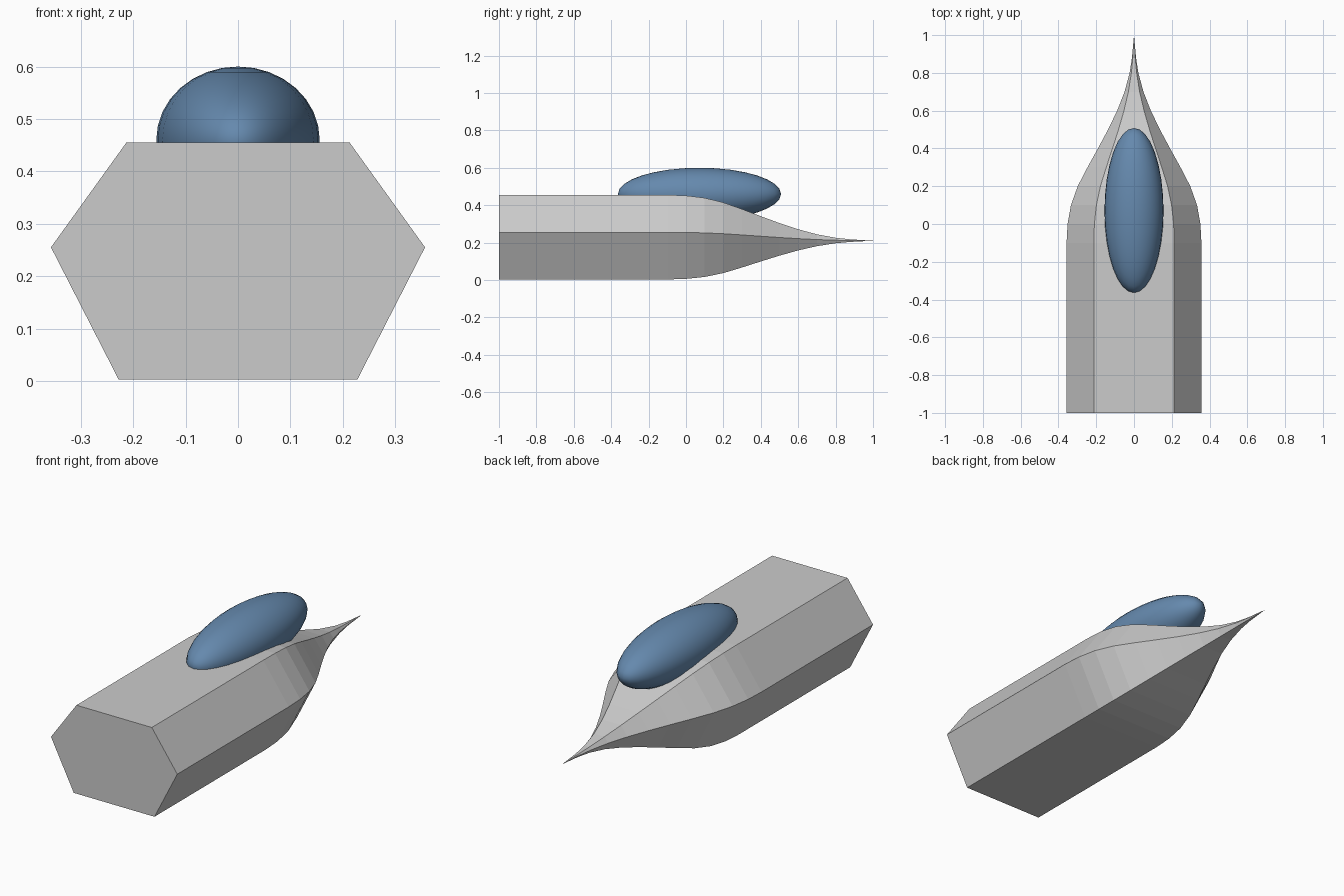
import bpy, bmesh

if "Cube" in bpy.data.objects:
    bpy.data.objects.remove(bpy.data.objects["Cube"])

# Hull: hexagonal section lofted along y, tapering to a needle nose
half = [(0.228, 0.003), (0.357, 0.255), (0.213, 0.455)]
section = half + [(-x, z) for x, z in reversed(half)]
TIP_Z = 0.21
stations = [(-1, 1), (-0.1, 1), (0, 0.985), (0.1, 0.935), (0.2, 0.835), (0.3, 0.69),
            (0.4, 0.535), (0.5, 0.385), (0.6, 0.25), (0.7, 0.14),
            (0.8, 0.065), (0.88, 0.03)]

bm = bmesh.new()
rings = [[bm.verts.new((x * s, y, TIP_Z + (z - TIP_Z) * s)) for x, z in section]
         for y, s in stations]
bm.faces.new(rings[0])
n = len(section)
for a, b in zip(rings, rings[1:]):
    for i in range(n):
        j = (i + 1) % n
        bm.faces.new((a[i], a[j], b[j], b[i]))
tip = bm.verts.new((0, 1.0, TIP_Z))
for i in range(n):
    bm.faces.new((rings[-1][i], rings[-1][(i + 1) % n], tip))
bmesh.ops.recalc_face_normals(bm, faces=bm.faces)
mesh = bpy.data.meshes.new("hull")
bm.to_mesh(mesh)
bm.free()
bpy.context.collection.objects.link(bpy.data.objects.new("hull", mesh))

# Canopy: smooth blue ellipsoid sunk into the deck
bpy.ops.mesh.primitive_uv_sphere_add(segments=32, ring_count=16, radius=1,
                                     location=(0, 0.072, 0.46))
canopy = bpy.context.object
canopy.name = "canopy"
canopy.scale = (0.156, 0.436, 0.14)
bpy.ops.object.shade_smooth()
glass = bpy.data.materials.new("blue_glass")
glass.diffuse_color = (0.13, 0.25, 0.42, 1)
glass.use_nodes = True
glass.node_tree.nodes["Principled BSDF"].inputs["Base Color"].default_value = glass.diffuse_color
canopy.data.materials.append(glass)
